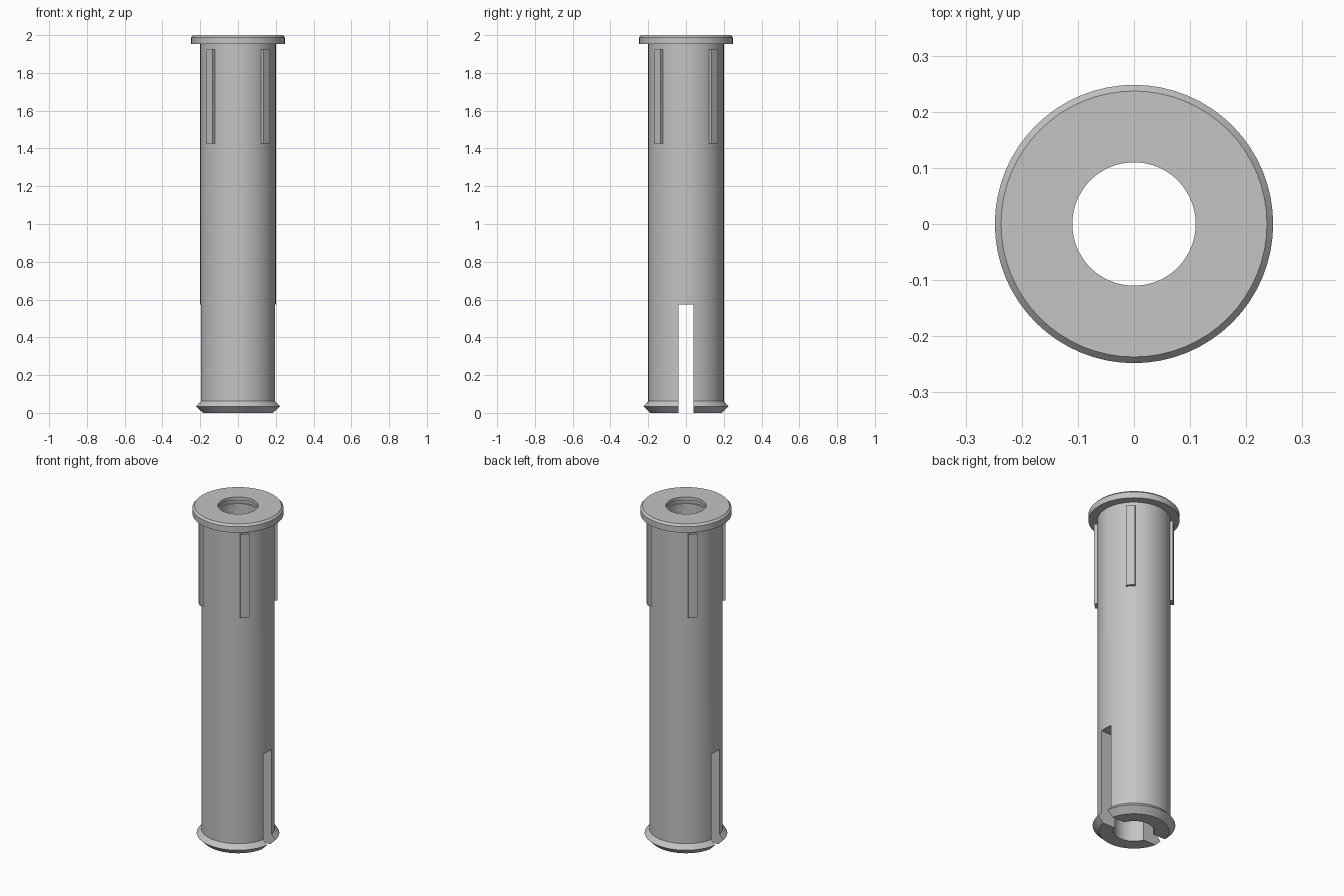
import bpy, bmesh, math
from mathutils import Matrix, Vector

cube = bpy.data.objects.get("Cube")
if cube:
    bpy.data.objects.remove(cube, do_unlink=True)

grey = bpy.data.materials.new("plain grey")
grey.use_nodes = True
grey.diffuse_color = (0.55, 0.55, 0.55, 1)
grey.node_tree.nodes["Principled BSDF"].inputs["Base Color"].default_value = grey.diffuse_color


def make_object(name, bm):
    bmesh.ops.recalc_face_normals(bm, faces=bm.faces)
    mesh = bpy.data.meshes.new(name)
    bm.to_mesh(mesh)
    bm.free()
    mesh.materials.append(grey)
    obj = bpy.data.objects.new(name, mesh)
    bpy.context.collection.objects.link(obj)
    return obj


def lathe(name, profile, steps=64):
    """Spin a closed (radius, height) profile about the z axis."""
    bm = bmesh.new()
    verts = [bm.verts.new((r, 0, z)) for r, z in profile]
    edges = [bm.edges.new((v, verts[i - 1])) for i, v in enumerate(verts)]
    bmesh.ops.spin(bm, geom=verts + edges, cent=(0, 0, 0), axis=(0, 0, 1),
                   angle=math.tau, steps=steps, use_merge=True)
    bmesh.ops.remove_doubles(bm, verts=bm.verts, dist=1e-5)
    return make_object(name, bm)


def box(name, size, centre, turn=0.0):
    bm = bmesh.new()
    bmesh.ops.create_cube(bm, size=1, matrix=Matrix.Rotation(turn, 4, "Z")
                          @ Matrix.Translation(Vector(centre))
                          @ Matrix.Diagonal((*size, 1)))
    return make_object(name, bm)


# Hollow sleeve: barbed foot, straight barrel, chamfered flange, grooved bore
bore = 0.11
sleeve = lathe("sleeve", [
    (bore, 0), (0.19, 0), (0.225, 0.035), (0.2, 0.062),
    (0.2, 1.952), (0.248, 1.952), (0.248, 1.988), (0.237, 2),
    (bore, 2), (bore, 1.98), (0.12, 1.98), (0.12, 1.96), (bore, 1.96)])

# Slot through both sides of the foot
cutter = box("slot_cutter", (0.6, 0.08, 0.675), (0, 0, 0.2375))
cutter.hide_render = True
cut = sleeve.modifiers.new("slot", "BOOLEAN")
cut.operation = "DIFFERENCE"
cut.solver = "EXACT"
cut.object = cutter
bpy.ops.object.select_all(action="DESELECT")
sleeve.select_set(True)
bpy.context.view_layer.objects.active = sleeve
bpy.ops.object.modifier_apply(modifier=cut.name)
bpy.data.objects.remove(cutter, do_unlink=True)
bpy.ops.object.shade_smooth_by_angle(angle=math.radians(25))

# Four grip ribs under the flange, on the diagonals
for side, quarter in (("back_left", 0), ("back_right", 1),
                      ("front_right", 2), ("front_left", 3)):
    box("rib_" + side, (0.04, 0.05, 0.5), (0.195, 0, 1.675),
        math.radians(45 + 90 * quarter))
